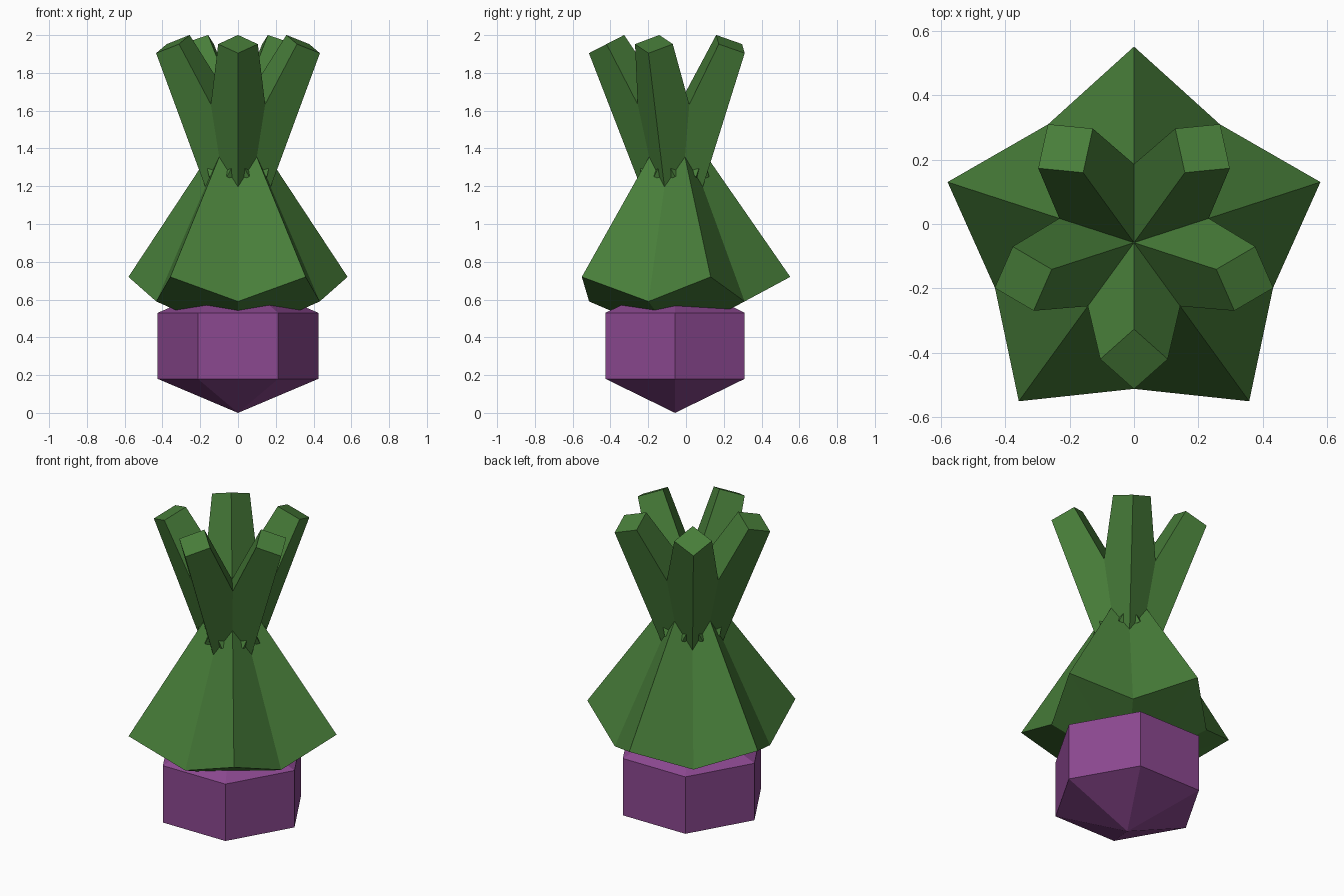
import bpy, bmesh
from math import cos, sin, radians
from mathutils import Vector

if "Cube" in bpy.data.objects:
    bpy.data.objects.remove(bpy.data.objects["Cube"])

CY = -0.058  # plant axis in y


def material(name, color):
    m = bpy.data.materials.new(name)
    m.diffuse_color = color
    m.use_nodes = True
    m.node_tree.nodes["Principled BSDF"].inputs["Base Color"].default_value = m.diffuse_color
    return m


green = material("leaf_green", (0.065, 0.21, 0.042, 1))
purple = material("root_purple", (0.26, 0.065, 0.28, 1))


def polar(r, deg, z):
    return Vector((r * cos(radians(deg)), r * sin(radians(deg)) + CY, z))


def loft(name, rings, mat):
    """Join rings of points; a one-point ring is an apex, other ends are capped."""
    bm = bmesh.new()
    vs = [[bm.verts.new(p) for p in ring] for ring in rings]
    for a, b in zip(vs, vs[1:]):
        n = max(len(a), len(b))
        for i in range(n):
            j = (i + 1) % n
            if len(a) == 1:
                bm.faces.new((a[0], b[j], b[i]))
            elif len(b) == 1:
                bm.faces.new((a[i], a[j], b[0]))
            else:
                bm.faces.new((a[i], a[j], b[j], b[i]))
    for end in (vs[0], vs[-1]):
        if len(end) > 1:
            bm.faces.new(end)
    bmesh.ops.recalc_face_normals(bm, faces=bm.faces)
    me = bpy.data.meshes.new(name)
    bm.to_mesh(me)
    bm.free()
    me.materials.append(mat)
    ob = bpy.data.objects.new(name, me)
    bpy.context.collection.objects.link(ob)
    return ob


# Root: hexagonal barrel with pointed ends
hexagon = lambda z: [polar(0.425, 60 * i, z) for i in range(6)]
loft("root", [[polar(0, 0, 0)], hexagon(0.18), hexagon(0.53), [polar(0, 0, 0.71)]], purple)

# Leaf skirt: five-pointed star pulled to an apex above and below
star = []
for i in range(5):
    star += [polar(0.61, 90 + 72 * i, 0.72), polar(0.455, 126 + 72 * i, 0.59)]
loft("leaf_skirt", [[polar(0, 0, 0.396)], star, [polar(0, 0, 1.6)]], green)

# Stalks: tapered square prisms leaning out between the star points
for k in range(5):
    a = -90 + 72 * k
    out = Vector((cos(radians(a)), sin(radians(a)), 0))
    side = Vector((-out.y, out.x, 0))
    base, tip = polar(0, 0, 1.25), polar(0.3625, a, 1.9525)
    up = side.cross((tip - base).normalized())
    square = lambda c, r: [c + up * r, c + side * r, c - up * r, c - side * r]
    loft(f"stalk_{k + 1}", [square(base, 0.19), square(tip, 0.105)], green)
